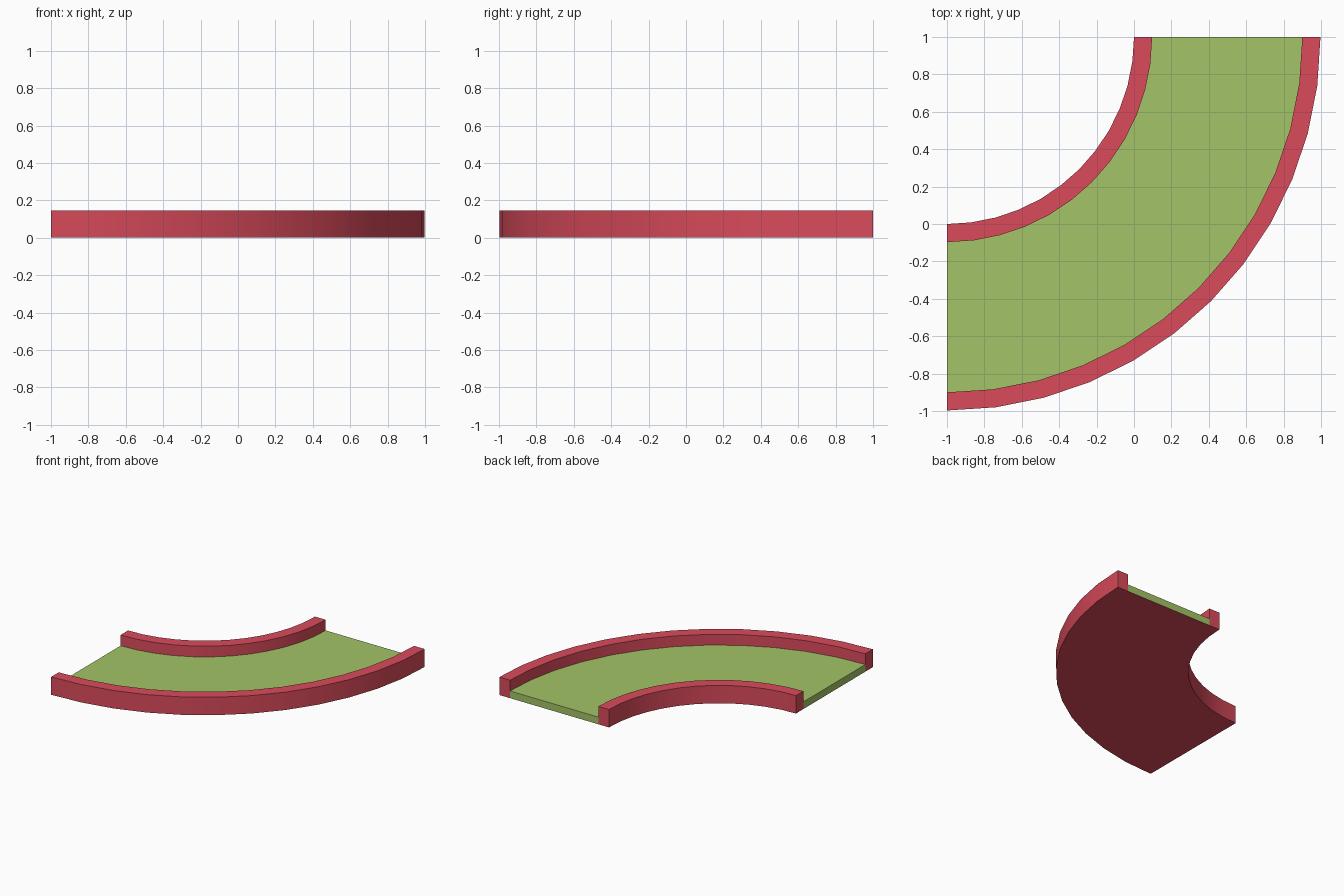
import bpy, bmesh, math
from mathutils import Vector

if "Cube" in bpy.data.objects:
    bpy.data.objects.remove(bpy.data.objects["Cube"])

CENTRE = Vector((-1, 1, 0))   # bend centre
STEPS = 12


def material(name, colour):
    m = bpy.data.materials.new(name)
    m.diffuse_color = (*colour, 1)
    m.use_nodes = True
    m.node_tree.nodes["Principled BSDF"].inputs["Base Color"].default_value = m.diffuse_color
    return m


red = material("red", (0.70, 0.07, 0.105))
green = material("green", (0.37, 0.55, 0.135))


def arc_bar(name, r0, r1, height, mats):
    """Sweep a rectangular section through the quarter bend."""
    bm = bmesh.new()
    section = [(r0, 0), (r1, 0), (r1, height), (r0, height)]
    verts = [bm.verts.new(CENTRE + Vector((r, 0, z))) for r, z in section]
    start = bm.faces.new(verts)
    bmesh.ops.spin(bm, geom=[start] + start.edges[:] + verts, cent=CENTRE,
                   axis=(0, 0, 1), angle=-math.pi / 2, steps=STEPS)
    # cap the starting end if the sweep left it open
    bmesh.ops.holes_fill(bm, edges=[e for e in bm.edges if e.is_boundary], sides=4)
    bmesh.ops.recalc_face_normals(bm, faces=bm.faces[:])
    for f in bm.faces:
        f.material_index = len(mats) - 1 if f.normal.z < -0.9 else 0
    mesh = bpy.data.meshes.new(name)
    bm.to_mesh(mesh)
    bm.free()
    for m in mats:
        mesh.materials.append(m)
    obj = bpy.data.objects.new(name, mesh)
    bpy.context.collection.objects.link(obj)
    bpy.ops.object.select_all(action='DESELECT')
    obj.select_set(True)
    bpy.context.view_layer.objects.active = obj
    bpy.ops.object.shade_smooth_by_angle(angle=math.radians(30))


# Side walls
arc_bar("inner_wall", 1.0, 1.097, 0.147, [red])
arc_bar("outer_wall", 1.9, 1.997, 0.147, [red])
# Track floor: green top and ends, red underside
arc_bar("track_floor", 1.097, 1.9, 0.059, [green, red])
